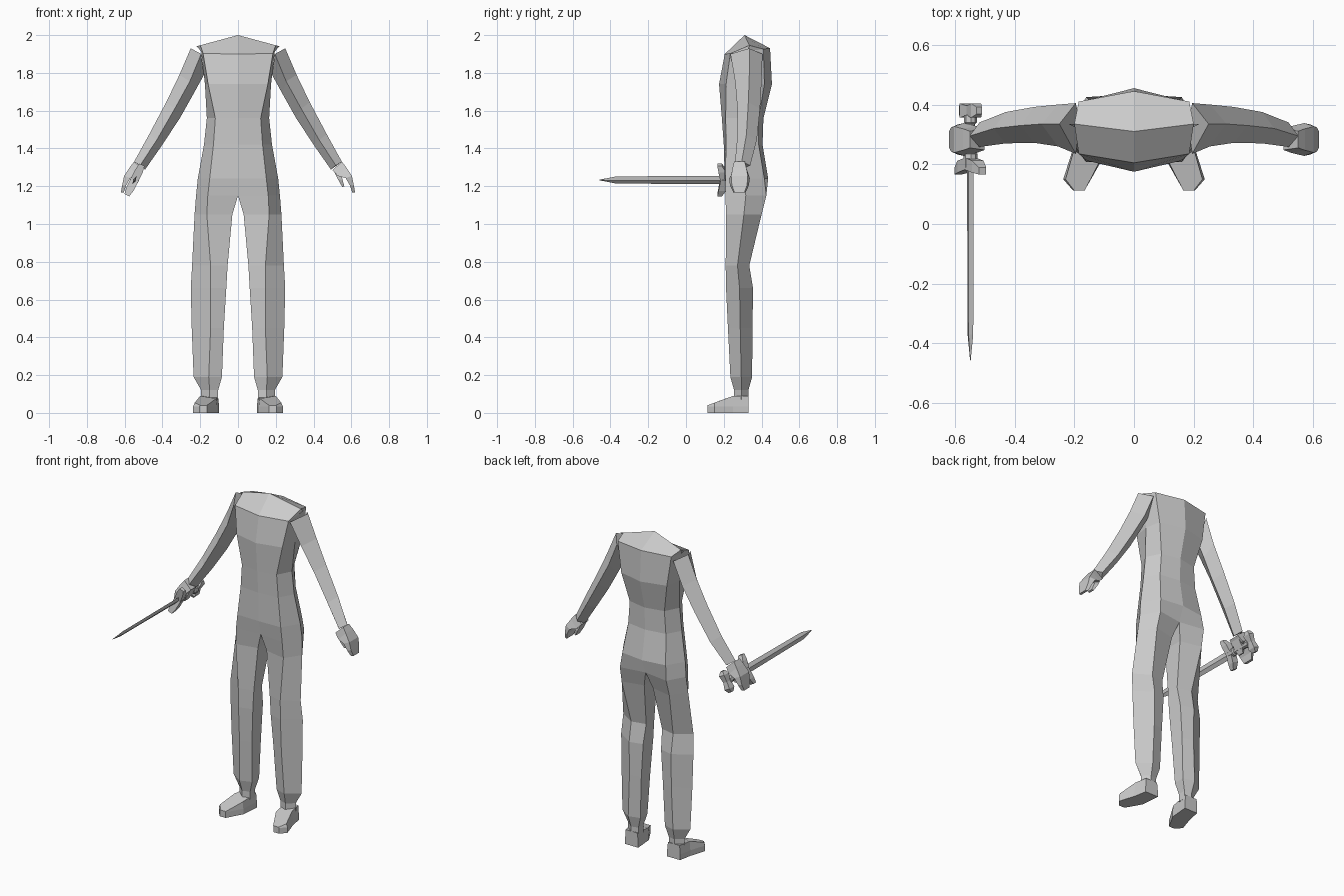
import bpy, bmesh
from mathutils import Vector

grey = bpy.data.materials.new("plain grey")
grey.diffuse_color = (0.6, 0.6, 0.6, 1)


def loft(bm, rings, cap_start=True, cap_end=True):
    """Skin closed rings of points, skipping faces lying in the x = 0 plane."""
    vs = [[bm.verts.new(p) for p in r] for r in rings]
    n = len(rings[0])
    for a, b in zip(vs, vs[1:]):
        for i in range(n):
            j = (i + 1) % n
            quad = (a[i], a[j], b[j], b[i])
            if max(abs(v.co.x) for v in quad) > 0.001:
                bm.faces.new(quad)
    if cap_start:
        bm.faces.new(vs[0])
    if cap_end:
        bm.faces.new(vs[-1])


def finish(name, bm, mirrored=False):
    bmesh.ops.remove_doubles(bm, verts=bm.verts[:], dist=0.0005)
    if mirrored:
        geom = bm.verts[:] + bm.edges[:] + bm.faces[:]
        bmesh.ops.mirror(bm, geom=geom, axis='X', merge_dist=0.001)
    bmesh.ops.recalc_face_normals(bm, faces=bm.faces[:])
    me = bpy.data.meshes.new(name)
    bm.to_mesh(me)
    bm.free()
    me.materials.append(grey)
    ob = bpy.data.objects.new(name, me)
    bpy.context.collection.objects.link(ob)


# Torso and legs: half section is inner front, front ridge, side, back ridge, inner back
# z, x inner, x ridge, x side, y front inner, y front ridge, y back ridge, y back inner
BODY = [
    (0.07, .105, .15, .195, .27, .255, .33, .32),
    (0.12, .105, .15, .195, .27, .255, .33, .32),
    (0.19, .085, .155, .235, .26, .235, .35, .33),
    (0.45, .075, .145, .245, .245, .222, .352, .335),
    (0.66, .062, .145, .25, .235, .212, .355, .335),
    (0.78, .055, .145, .243, .235, .21, .335, .315),
    (1.05, .03, .165, .23, .24, .213, .40, .37),
    (1.15, 0, .16, .222, .225, .208, .425, .40),
    (1.24, 0, .15, .213, .205, .208, .415, .435),
    (1.42, 0, .13, .18, .20, .212, .385, .405),
    (1.56, 0, .12, .165, .19, .21, .385, .41),
    (1.74, 0, .158, .175, .175, .212, .415, .455),
    (1.90, 0, .185, .195, .205, .235, .41, .445),
    (2.00, 0, .20, .22, .31, .335, .335, .31),
]
bm = bmesh.new()
rings = []
for z, xi, xr, xo, yfi, yfr, ybr, ybi in BODY:
    ring = [(xi, yfi), (xr, yfr), (xo, (yfr + ybr) / 2), (xr, ybr), (xi, ybi)]
    if z == 2.0:        # shoulders slope away from the neck
        rings.append([(x, y, z - .27 * x) for x, y in ring])
    elif z == 1.9:      # back of the collar sits higher
        rings.append([(x, y, z + .13 * (y - .21)) for x, y in ring])
    else:
        rings.append([(x, y, z) for x, y in ring])
loft(bm, rings, cap_end=False)
finish("body", bm, True)

# Feet: turned-out wedge
SOLE = [(.10, .33), (.19, .33), (.205, .25), (.237, .15),
        (.205, .113), (.165, .113), (.11, .21)]
bm = bmesh.new()
top = [(.16 + (x - .16) * .9, y, min(.09, .04 + .37 * (y - .113))) for x, y in SOLE]
mid = [(x, y, .035) for x, y in SOLE]
loft(bm, [[(x, y, 0) for x, y in SOLE], mid, top])
finish("feet", bm, True)

# Arms: diamond sections given by outer, front/back and inner corners
# outer x z, front x z, inner x z, y front, y ridge, y back
ARM = [
    (.25, 1.93, .195, 1.90, .18, 1.79, .235, .335, .405),
    (.31, 1.79, .255, 1.755, .235, 1.69, .26, .335, .40),
    (.38, 1.645, .335, 1.61, .305, 1.565, .272, .33, .392),
    (.47, 1.475, .43, 1.445, .40, 1.42, .27, .32, .375),
    (.55, 1.33, .518, 1.31, .492, 1.288, .258, .295, .34),
]
bm = bmesh.new()
loft(bm, [[(ox, ym, oz), (fx, yf, fz), (ix, ym, iz), (fx, yb, fz)]
          for ox, oz, fx, fz, ix, iz, yf, ym, yb in ARM])
finish("arms", bm, True)

# Hands: half-open grip of a finger strip and a thumb strip
# outer x z, inner x z, y half width
FINGERS = [
    (.55, 1.33, .50, 1.285, .035),
    (.573, 1.30, .528, 1.255, .045),
    (.603, 1.255, .57, 1.243, .055),
    (.613, 1.205, .592, 1.205, .05),
    (.62, 1.168, .604, 1.168, .033),
]
THUMB = [
    (.545, 1.28, .51, 1.275, .03),
    (.553, 1.235, .53, 1.235, .032),
    (.563, 1.20, .552, 1.196, .02),
]
bm = bmesh.new()
for strip in (FINGERS, THUMB):
    loft(bm, [[(ox, .283 - h * .8, oz), (ox, .283 + h * .8, oz),
               (ix, .283 + h, iz), (ix, .283 - h, iz)]
              for ox, oz, ix, iz, h in strip])
finish("hands", bm, True)

# Sword frame: u runs along the guard, v across it, the blade along -y
U, V = Vector((.45, 0, .893)), Vector((.893, 0, -.45))


def sw(u, v, y):
    return Vector((-.548, y, 1.233)) + U * u + V * v


def cross_bar(name, stations):
    # stations along the bar: u, y, half depth, half width
    bm = bmesh.new()
    loft(bm, [[sw(u, -w, y - d), sw(u, w, y - d), sw(u, w, y + d), sw(u, -w, y + d)]
              for u, y, d, w in stations])
    finish(name, bm)


# Blade: flat diamond section
bm = bmesh.new()
loft(bm, [[sw(a, 0, y), sw(0, b, y), sw(-a, 0, y), sw(0, -b, y)]
          for y, a, b in [(.20, .025, .008), (-.37, .021, .007), (-.458, .002, .001)]])
finish("sword_blade", bm)

# Grip with a collar at each end
OCT = [(1, .4), (.4, 1), (-.4, 1), (-1, .4), (-1, -.4), (-.4, -1), (.4, -1), (1, -.4)]
bm = bmesh.new()
loft(bm, [[sw(r * a, r * b, y) for a, b in OCT]
          for y, r in [(.19, .022), (.235, .022), (.24, .015), (.335, .015),
                       (.34, .02), (.365, .02)]])
finish("sword_grip", bm)

# Guard with tips swept towards the blade, and pommel bar
cross_bar("sword_guard", [(-.09, .178, .012, .014), (-.055, .192, .02, .021),
                          (0, .202, .02, .021), (.055, .192, .02, .021),
                          (.09, .178, .012, .014)])
cross_bar("sword_pommel", [(-.065, .38, .012, .01), (-.042, .38, .024, .019),
                           (0, .38, .016, .014), (.042, .38, .024, .019),
                           (.065, .38, .012, .01)])
